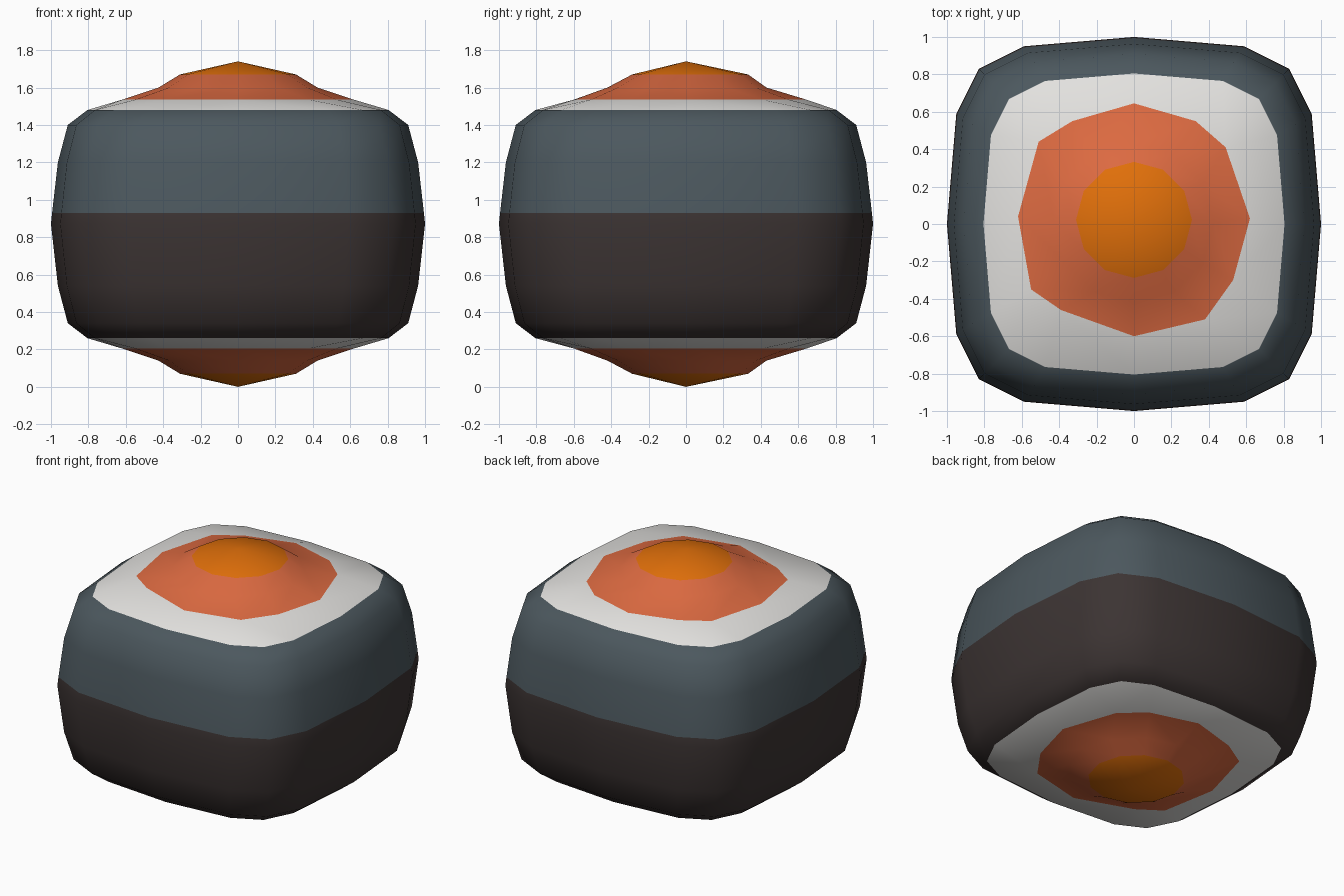
import bpy, bmesh, math

if "Cube" in bpy.data.objects:
    bpy.data.objects.remove(bpy.data.objects["Cube"])

MID = 0.87          # plane of top/bottom symmetry
SPLIT = 0.93        # height where the wrapper changes colour

COLOURS = [("slate wrapper", (0.072, 0.097, 0.112)),
           ("dark brown wrapper", (0.045, 0.034, 0.033)),
           ("white rice", (0.77, 0.76, 0.74)),
           ("orange filling", (0.72, 0.145, 0.053)),
           ("amber core", (0.75, 0.16, 0.003))]
SLATE, BROWN, RICE, FILLING, CORE = range(5)


def square(r):
    """Rounded square outline with 16 points."""
    side = [(1, 0), (0.95, 0.59), (0.83, 0.83), (0.59, 0.95)]
    pts = []
    for q in range(4):
        c, s = round(math.cos(q * math.pi / 2)), round(math.sin(q * math.pi / 2))
        pts += [(r * (x * c - y * s), r * (x * s + y * c)) for x, y in side]
    return pts


def circle(r, cy):
    return [(r * math.cos(i * math.pi / 6), cy + r * math.sin(i * math.pi / 6))
            for i in range(12)]


# uneven edge of the filling
FILL_EDGE = [(0.62, 0.03), (0.49, 0.41), (0.33, 0.55), (0, 0.645),
             (-0.33, 0.55), (-0.51, 0.44), (-0.62, 0.04), (-0.55, -0.35),
             (-0.39, -0.46), (0, -0.6), (0.38, -0.51), (0.53, -0.30)]

bm = bmesh.new()


def ring(pts, z):
    return [bm.verts.new((x, y, z)) for x, y in pts]


def join(a, b, mat):
    """Skin two rings, which may have different point counts."""
    na, nb, i, j = len(a), len(b), 0, 0
    ang = lambda v: math.atan2(v.co.y, v.co.x) % (2 * math.pi)
    if na == nb:
        for k in range(na):
            bm.faces.new((a[k], a[(k + 1) % na], b[(k + 1) % nb], b[k])).material_index = mat
        return
    while i < na or j < nb:
        ta = ang(a[i + 1]) if i + 1 < na else (6.3 if i < na else 99)
        tb = ang(b[j + 1]) if j + 1 < nb else (6.3 if j < nb else 99)
        if ta <= tb:
            f = bm.faces.new((a[i % na], a[(i + 1) % na], b[j % nb]))
            i += 1
        else:
            f = bm.faces.new((a[i % na], b[(j + 1) % nb], b[j % nb]))
            j += 1
        f.material_index = mat


# wrapper: stacked rounded squares
levels = [(0.26, 0.805), (0.34, 0.91), (0.54, 0.963), (MID, 1.0),
          (SPLIT, 0.994), (1.20, 0.963), (1.40, 0.91), (1.48, 0.805)]
rings = [ring(square(r), z) for z, r in levels]
for k in range(len(rings) - 1):
    join(rings[k], rings[k + 1], BROWN if levels[k][0] < SPLIT else SLATE)

# rice, filling and core on both ends
for rim, flip in ((rings[-1], False), (rings[0], True)):
    h = lambda z: 2 * MID - z if flip else z
    edge = ring(FILL_EDGE, h(1.535))
    slope = ring(circle(0.425, 0.005), h(1.60))
    lip = ring(circle(0.31, 0.022), h(1.67))
    tip = bm.verts.new((0, 0, h(1.74)))
    join(rim, edge, RICE)
    join(edge, slope, FILLING)
    join(slope, lip, FILLING)
    for k in range(12):
        bm.faces.new((lip[k], lip[(k + 1) % 12], tip)).material_index = CORE

bmesh.ops.recalc_face_normals(bm, faces=bm.faces)
mesh = bpy.data.meshes.new("rice_roll")
bm.to_mesh(mesh)
bm.free()
for name, rgb in COLOURS:
    m = bpy.data.materials.new(name)
    m.diffuse_color = (*rgb, 1)
    m.use_nodes = True
    m.node_tree.nodes["Principled BSDF"].inputs["Base Color"].default_value = m.diffuse_color
    mesh.materials.append(m)
obj = bpy.data.objects.new("rice_roll", mesh)
bpy.context.collection.objects.link(obj)
bpy.context.view_layer.objects.active = obj
obj.select_set(True)
bpy.ops.object.shade_smooth_by_angle(angle=math.radians(50))
